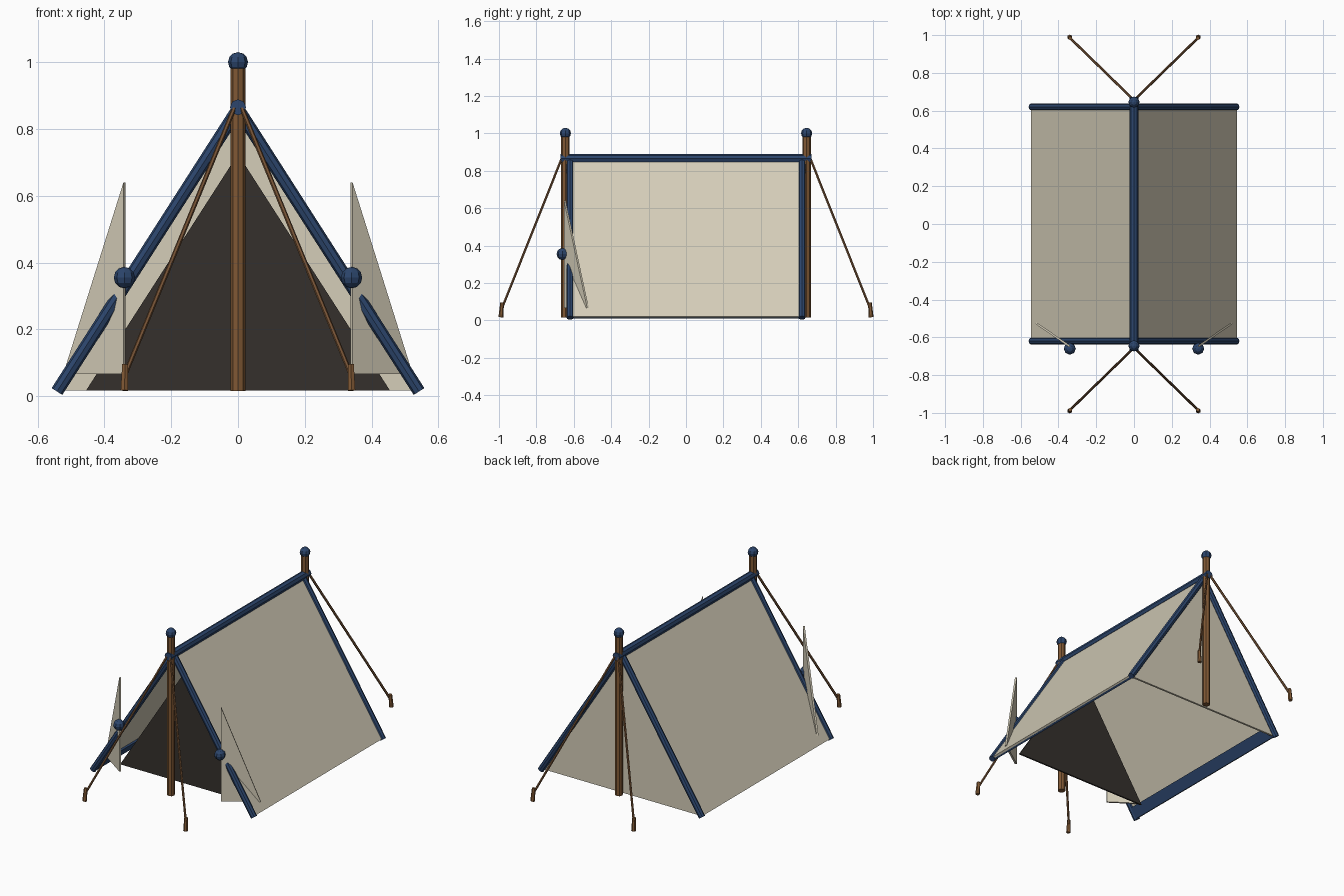
import bpy, bmesh, math
from mathutils import Vector

if "Cube" in bpy.data.objects:
    bpy.data.objects.remove(bpy.data.objects["Cube"])


def mat(name, c):
    m = bpy.data.materials.new(name)
    m.diffuse_color = (*c, 1)
    m.use_nodes = True
    m.node_tree.nodes["Principled BSDF"].inputs["Base Color"].default_value = m.diffuse_color
    return m


CANVAS = mat("canvas", (0.66, 0.61, 0.48))
DARK = mat("dark_interior", (0.035, 0.03, 0.025))
BLUE = mat("blue_trim", (0.025, 0.06, 0.15))
WOOD = mat("wood", (0.22, 0.10, 0.035))
ROPE = mat("rope", (0.18, 0.085, 0.035))


def finish(bm, name, material):
    bmesh.ops.recalc_face_normals(bm, faces=bm.faces)
    me = bpy.data.meshes.new(name)
    bm.to_mesh(me)
    bm.free()
    me.materials.append(material)
    ob = bpy.data.objects.new(name, me)
    bpy.context.collection.objects.link(ob)
    return ob


def tube(name, a, b, r, material, n=8, r2=None):
    a, b = Vector(a), Vector(b)
    bm = bmesh.new()
    bmesh.ops.create_cone(bm, cap_ends=True, segments=n, radius1=r,
                          radius2=r if r2 is None else r2, depth=(b - a).length)
    q = Vector((0, 0, 1)).rotation_difference(b - a)
    for v in bm.verts:
        v.co = q @ v.co + (a + b) / 2
    return finish(bm, name, material)


def ball(name, c, r, material):
    bm = bmesh.new()
    bmesh.ops.create_uvsphere(bm, u_segments=8, v_segments=6, radius=r)
    bmesh.ops.translate(bm, verts=bm.verts, vec=c)
    return finish(bm, name, material)


def slab(name, pts, offset, material):
    # flat polygon extruded symmetrically along the offset vector
    bm = bmesh.new()
    h = Vector(offset) / 2
    f = bm.faces.new([bm.verts.new(Vector(p) - h) for p in pts])
    ext = bmesh.ops.extrude_face_region(bm, geom=[f])
    bmesh.ops.translate(bm, vec=h * 2,
                        verts=[g for g in ext["geom"] if isinstance(g, bmesh.types.BMVert)])
    return finish(bm, name, material)


# ridge tube, back wall and dark panel set inside the entrance
tube("ridge_trim", (0, -0.672, 0.865), (0, 0.672, 0.865), 0.024, BLUE)
slab("back_wall", [(-0.53, 0.61, 0.017), (0.53, 0.61, 0.017), (0, 0.61, 0.855)],
     (0, 0.012, 0), CANVAS)
slab("dark_opening", [(-0.455, -0.48, 0.017), (0.455, -0.48, 0.017), (0, -0.48, 0.725)],
     (0, 0.01, 0), DARK)

TOP, BASE = Vector((0, 0, 0.86)), Vector((0.54, 0, 0.018))
for s, side in ((1, "right"), (-1, "left")):
    def P(x, y, z):
        return (s * x, y, z)

    # sloping roof panel
    d = (BASE - TOP).normalized()
    n = Vector((-d.z, 0, d.x))
    slab(f"roof_{side}", [P(TOP.x, -0.615, TOP.z), P(BASE.x, -0.615, BASE.z),
                          P(BASE.x, 0.615, BASE.z), P(TOP.x, 0.615, TOP.z)],
         P(n.x * 0.012, 0, n.z * 0.012), CANVAS)
    # hem on the inner lower edge
    lo = BASE - n * 0.01
    hi = lo - d * 0.07
    slab(f"hem_{side}", [P(lo.x, -0.62, lo.z), P(lo.x, 0.62, lo.z),
                         P(hi.x, 0.62, hi.z), P(hi.x, -0.62, hi.z)],
         P(n.x * 0.012, 0, n.z * 0.012), BLUE)
    # tied-back door flap and its knob
    slab(f"door_flap_{side}", [P(0.34, -0.648, 0.64), P(0.34, -0.648, 0.067),
                               P(0.52, -0.524, 0.067)], P(0.006, -0.009, 0), CANVAS)
    ball(f"flap_knob_{side}", P(0.34, -0.66, 0.355), 0.032, BLUE)

    for e, end in ((-1, "front"), (1, "back")):
        # gable trim, guy rope and peg
        tube(f"gable_trim_{end}_{side}", (0, e * 0.62, 0.86), P(0.542, e * 0.62, 0.014),
             0.019, BLUE)
        tube(f"guy_rope_{end}_{side}", (0, e * 0.655, 0.89), P(0.34, e * 0.986, 0.06),
             0.007, ROPE, 6)
        tube(f"peg_{end}_{side}", P(0.34, e * 0.99, 0.017), P(0.338, e * 0.983, 0.095),
             0.013, WOOD, 6, 0.010)

# poles with ball finials
for e, end in ((-1, "front"), (1, "back")):
    tube(f"pole_{end}", (0, e * 0.645, 0.015), (0, e * 0.645, 0.985), 0.022, WOOD)
    ball(f"finial_{end}", (0, e * 0.645, 1.0), 0.03, BLUE)
